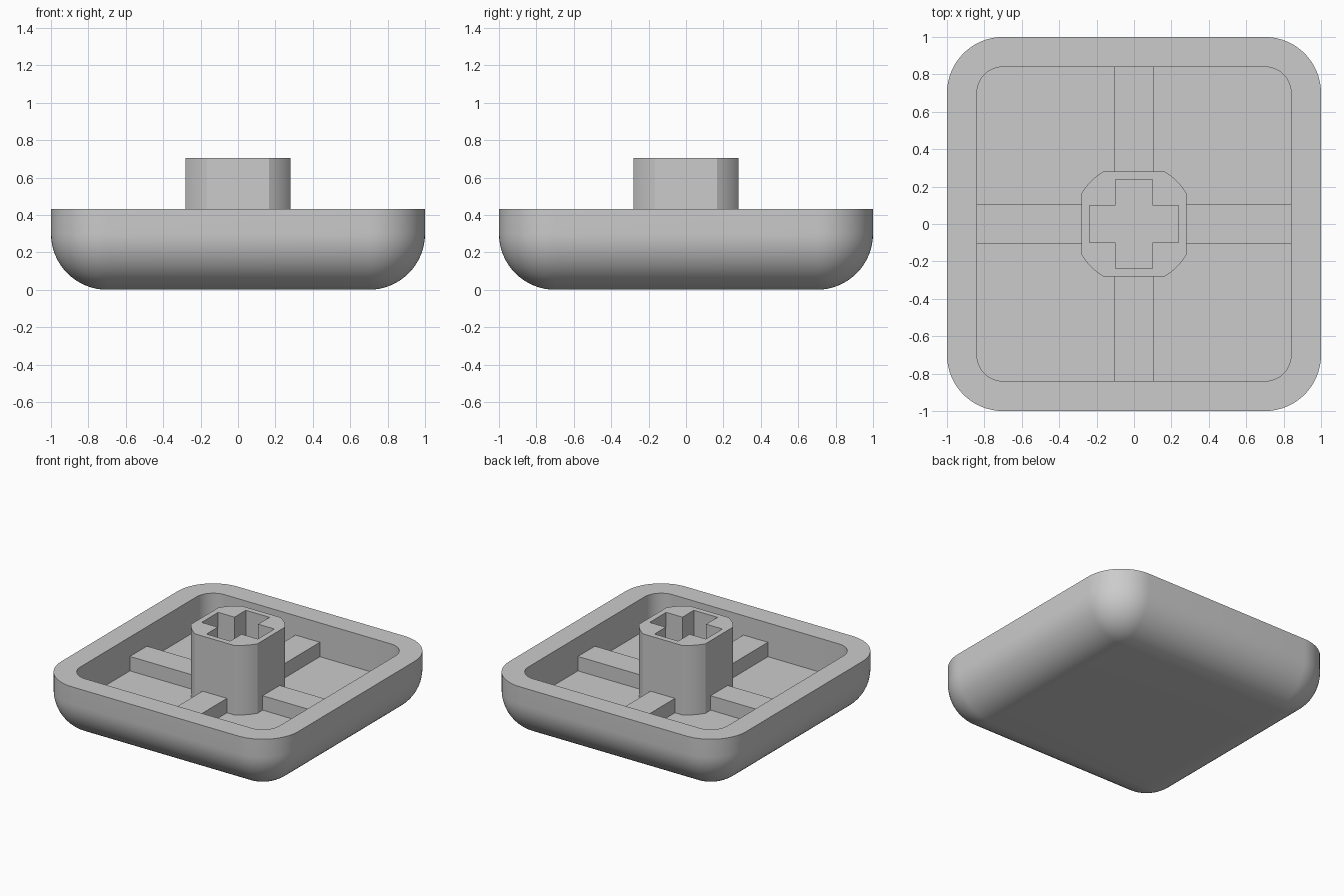
import bpy, bmesh, math

if "Cube" in bpy.data.objects:
    bpy.data.objects.remove(bpy.data.objects["Cube"], do_unlink=True)

CORE = 0.70      # centre of every rounded corner
RIM_Z, FLOOR_Z, RIB_Z, POST_Z = 0.433, 0.175, 0.285, 0.705
INNER_R, OUTER_R = 0.14, 0.30

grey = bpy.data.materials.new("plain grey")
grey.use_nodes = True
colour = (0.6, 0.6, 0.6, 1)
grey.diffuse_color = colour
grey.node_tree.nodes["Principled BSDF"].inputs["Base Color"].default_value = colour


def finish(bm, name, angle=30):
    bmesh.ops.remove_doubles(bm, verts=bm.verts, dist=1e-5)
    bmesh.ops.recalc_face_normals(bm, faces=bm.faces)
    mesh = bpy.data.meshes.new(name)
    bm.to_mesh(mesh)
    bm.free()
    mesh.materials.append(grey)
    ob = bpy.data.objects.new(name, mesh)
    bpy.context.collection.objects.link(ob)
    bpy.ops.object.select_all(action="DESELECT")
    ob.select_set(True)
    bpy.context.view_layer.objects.active = ob
    bpy.ops.object.shade_smooth_by_angle(angle=math.radians(angle))


def ring(bm, points, z):
    return [bm.verts.new((x, y, z)) for x, y in points]


def bridge(bm, a, b):
    for i in range(len(a)):
        j = (i + 1) % len(a)
        bm.faces.new((a[i], a[j], b[j], b[i]))


def rounded_square(r, steps=16):
    pts = []
    for k in range(4):
        cx, cy = [(1, 1), (-1, 1), (-1, -1), (1, -1)][k]
        for i in range(steps + 1):
            a = math.pi / 2 * (k + i / steps)
            pts.append((cx * CORE + r * math.cos(a), cy * CORE + r * math.sin(a)))
    return pts


# Tray: rounded base, straight wall, flat rim and sunken floor
bm = bmesh.new()
profile = [(OUTER_R * math.sin(t), OUTER_R * (1 - math.cos(t)))
           for t in (math.pi / 2 * i / 16 for i in range(17))]
profile[0] = (0.002, 0)
profile += [(OUTER_R, RIM_Z), (INNER_R, RIM_Z), (INNER_R, FLOOR_Z)]
rings = [ring(bm, rounded_square(r), z) for r, z in profile]
for lower, upper in zip(rings, rings[1:]):
    bridge(bm, lower, upper)
bm.faces.new(rings[0])
bm.faces.new(rings[-1])
finish(bm, "tray")

# Post: round column flattened on four sides, with a cross-shaped socket
HALF, ROUND = 0.28, 0.325
start = math.acos(HALF / ROUND)
outline = []
for k in range(4):
    for i in range(9):
        a = k * math.pi / 2 + start + (math.pi / 2 - 2 * start) * i / 8
        outline.append((ROUND * math.cos(a), ROUND * math.sin(a)))
ARM, SLOT = 0.237, 0.10
cross = []
for k in range(4):
    c, s = round(math.cos(k * math.pi / 2)), round(math.sin(k * math.pi / 2))
    for x, y in ((ARM, -SLOT), (ARM, SLOT), (SLOT, SLOT)):
        cross.append((x * c - y * s, x * s + y * c))
bm = bmesh.new()
edges = []
for points, bottom in ((outline, FLOOR_Z - 0.01), (cross, FLOOR_Z + 0.002)):
    top, base = ring(bm, points, POST_Z), ring(bm, points, bottom)
    bridge(bm, base, top)
    edges += [bm.edges.get((top[i - 1], top[i])) for i in range(len(top))]
bm.faces.new(base)
bmesh.ops.triangle_fill(bm, edges=edges, use_beauty=True)
finish(bm, "post")

# Four ribs from the post to the tray walls
for name, dx, dy in (("left_rib", 1, 0), ("right_rib", -1, 0),
                     ("back_rib", 0, 1), ("front_rib", 0, -1)):
    bm = bmesh.new()
    bmesh.ops.create_cube(bm, size=1)
    inner, outer = HALF - 0.01, CORE + INNER_R + 0.01
    mid, length, width = (inner + outer) / 2, outer - inner, 0.206
    base = FLOOR_Z - 0.01
    for v in bm.verts:
        v.co.x = v.co.x * (length if dx else width) + dx * mid
        v.co.y = v.co.y * (length if dy else width) + dy * mid
        v.co.z = RIB_Z if v.co.z > 0 else base
    finish(bm, name)
